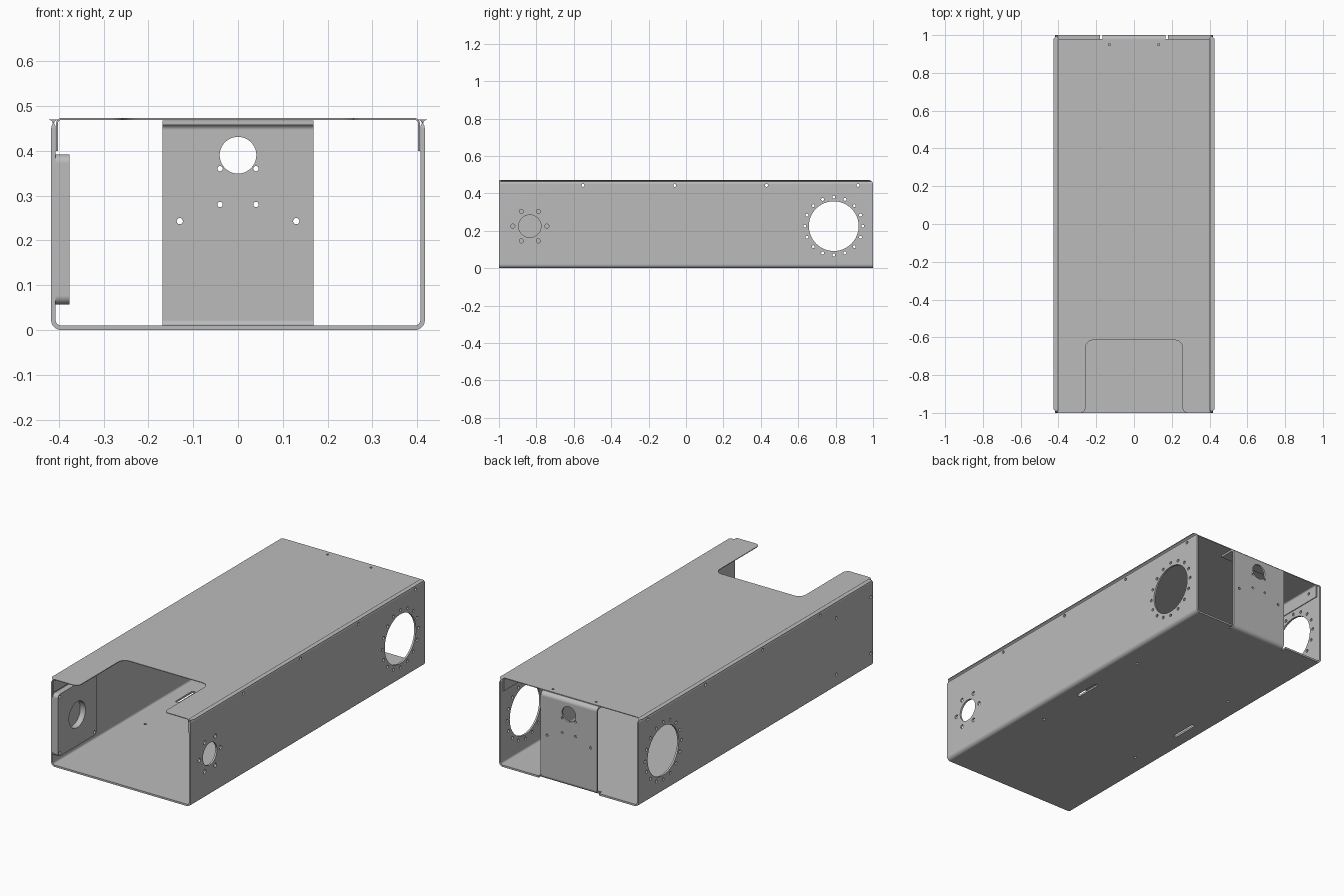
import bpy, bmesh
from math import pi, cos, sin, tan
from mathutils import Vector

cube = bpy.data.objects.get("Cube")
if cube:
    bpy.data.objects.remove(cube)

steel = bpy.data.materials.new("plain_grey_metal")
steel.use_nodes = True
grey = (0.5, 0.5, 0.5, 1)
steel.diffuse_color = grey
steel.node_tree.nodes["Principled BSDF"].inputs["Base Color"].default_value = grey


def fillet(points, closed=False, steps=8):
    """Round the corners of a 2D path of (u, v, radius) points."""
    out, n = [], len(points)
    for i, (u, v, r) in enumerate(points):
        p = Vector((u, v))
        if r == 0 or (not closed and i in (0, n - 1)):
            out.append(p)
            continue
        a = (Vector(points[i - 1][:2]) - p).normalized()
        b = (Vector(points[(i + 1) % n][:2]) - p).normalized()
        half = a.angle(b) / 2
        centre = p + (a + b).normalized() * r / sin(half)
        start = p + a * r / tan(half) - centre
        end = p + b * r / tan(half) - centre
        sweep = start.angle(end)
        for k in range(steps + 1):
            t = k / steps
            out.append(centre + (start * sin((1 - t) * sweep) + end * sin(t * sweep)) / sin(sweep))
    return out


def sheet(path, thick):
    """Outline of bent sheet metal following a centreline."""
    left, right = [], []
    for i, p in enumerate(path):
        d1 = (p - path[max(i - 1, 0)]).normalized()
        d2 = (path[min(i + 1, len(path) - 1)] - p).normalized()
        d = (d1 + d2).normalized()
        miter = d.dot(d2 if d2.length else d1)
        side = Vector((-d.y, d.x)) * thick / 2 / miter
        left.append(p + side)
        right.append(p - side)
    return left + right[::-1]


def prism(bm, outline, axis, lo, hi):
    """Extrude a 2D outline along an axis."""
    place = {"x": lambda u, v, w: (w, u, v),
             "y": lambda u, v, w: (u, w, v),
             "z": lambda u, v, w: (u, v, w)}[axis]
    rings = [[bm.verts.new(place(p[0], p[1], w)) for p in outline] for w in (lo, hi)]
    n = len(outline)
    faces = [bm.faces.new(rings[0]), bm.faces.new(rings[1][::-1])]
    for i in range(n):
        j = (i + 1) % n
        faces.append(bm.faces.new((rings[0][j], rings[0][i], rings[1][i], rings[1][j])))
    bmesh.ops.recalc_face_normals(bm, faces=faces)


def circle(u, v, r, n=16):
    return [(u + r * cos(2 * pi * k / n), v + r * sin(2 * pi * k / n)) for k in range(n)]


def rect(u0, v0, u1, v1, r):
    return fillet([(u0, v0, r), (u1, v0, r), (u1, v1, r), (u0, v1, r)], True)


def to_object(bm, name):
    mesh = bpy.data.meshes.new(name)
    bm.to_mesh(mesh)
    bm.free()
    obj = bpy.data.objects.new(name, mesh)
    bpy.context.scene.collection.objects.link(obj)
    return obj


def finish(bm, name, cuts):
    """Make the part and cut its openings, given as (outline, axis, lo, hi)."""
    obj = to_object(bm, name)
    cutter_bm = bmesh.new()
    for cut in cuts:
        prism(cutter_bm, *cut)
    cutter = to_object(cutter_bm, name + "_cutter")
    cutter.hide_render = True
    mod = obj.modifiers.new("openings", "BOOLEAN")
    mod.operation, mod.solver, mod.object = "DIFFERENCE", "EXACT", cutter
    deps = bpy.context.evaluated_depsgraph_get()
    mesh = bpy.data.meshes.new_from_object(obj.evaluated_get(deps))
    obj.modifiers.clear()
    obj.data = mesh
    bpy.data.objects.remove(cutter)
    mesh.materials.clear()
    mesh.materials.append(steel)
    bpy.ops.object.select_all(action="DESELECT")
    obj.select_set(True)
    bpy.context.view_layer.objects.active = obj
    bpy.ops.object.shade_smooth_by_angle(angle=0.5)
    weighted = obj.modifiers.new("flat_panels", "WEIGHTED_NORMAL")
    weighted.keep_sharp = True
    return obj


# Shared hole positions
mid_z, port_y, vent_y = 0.225, -0.835, 0.79
rivets = [circle(y, 0.443, 0.008) for y in (-0.55, -0.06, 0.43, 0.92)]
corners = [circle(port_y + a * 0.148, mid_z + b * 0.152, 0.008) for a in (-1, 1) for b in (-1, 1)]
lid_screws = [(circle(s * 0.13, 0.95, 0.006), "z", 0.44, 0.5) for s in (-1, 1)]

# Chassis: floor and two side walls bent from one sheet
bm = bmesh.new()
path = fillet([(-0.412, 0.47, 0), (-0.412, 0.005, 0.017), (0.412, 0.005, 0.017), (0.412, 0.47, 0)])
prism(bm, sheet(path, 0.01), "y", -1, 1)
tips = [e for e in bm.edges if all(v.co.z > 0.46 and abs(v.co.y) > 0.99 for v in e.verts)]
bmesh.ops.bevel(bm, geom=tips, offset=0.02, segments=5, affect="EDGES", profile=0.5)

cuts = []
for s in (-1, 1):
    lo, hi = sorted((s * 0.39, s * 0.43))
    holes = rivets + [circle(vent_y, mid_z, 0.133, 64)]
    holes += [circle(*p, 0.008) for p in circle(vent_y, mid_z, 0.155, 16)]
    if s > 0:
        holes += [circle(port_y, mid_z, 0.06, 40)]
        holes += [circle(*p, 0.011) for p in circle(port_y, mid_z, 0.091, 6)]
    else:
        holes += corners
    cuts += [(h, "x", lo, hi) for h in holes]
    # Floor slots and screw holes
    floor = [rect(s * 0.325 - 0.01, -0.06, s * 0.325 + 0.01, 0.09, 0.0095)]
    floor += [circle(s * 0.305, y, 0.007) for y in (-0.355, 0.39)]
    cuts += [(h, "z", -0.02, 0.03) for h in floor]
# Relief for the bent-up back panel
cuts.append(([(-0.18, 0.975), (0.18, 0.975), (0.18, 1.1), (-0.18, 1.1)], "z", -0.02, 0.03))
finish(bm, "chassis", cuts)

# Back panel with a flange under the cover
bm = bmesh.new()
path = fillet([(0.974, 0.005, 0), (0.995, 0.005, 0.017), (0.995, 0.463, 0.017), (0.9, 0.463, 0)])
prism(bm, sheet(path, 0.01), "x", -0.168, 0.168)
holes = [circle(0, 0.39, 0.041, 40)]
holes += [circle(s * 0.04, z, 0.006) for s in (-1, 1) for z in (0.28, 0.36)]
holes += [circle(s * 0.13, 0.243, 0.007) for s in (-1, 1)]
finish(bm, "back_panel", [(h, "y", 0.98, 1.02) for h in holes] + lid_screws)

# Thin cover with side flanges and a front cutout
bm = bmesh.new()
path = fillet([(-0.404, 0.4, 0), (-0.404, 0.471, 0.01), (0.404, 0.471, 0.01), (0.404, 0.4, 0)])
prism(bm, sheet(path, 0.004), "y", -1, 0.98)
half = [(0.35, -1.1, 0), (0.35, -1.001, 0), (0.257, -1.001, 0.03), (0.257, -0.615, 0.04)]
cutout = fillet(half + [(-u, v, r) for u, v, r in half[::-1]], True)
cuts = [(cutout, "z", 0.45, 0.5)] + lid_screws
for lo, hi in ((-0.42, -0.39), (0.39, 0.42)):
    cuts += [(h, "x", lo, hi) for h in rivets]
finish(bm, "top_cover", cuts)

# Mounting block inside the wall opposite the round port
bm = bmesh.new()
prism(bm, rect(port_y - 0.165, mid_z - 0.168, port_y + 0.165, mid_z + 0.167, 0.02), "x", -0.4073, -0.376)
holes = corners + [circle(port_y, mid_z, 0.07, 48)]
finish(bm, "mounting_block", [(h, "x", -0.43, -0.36) for h in holes])
